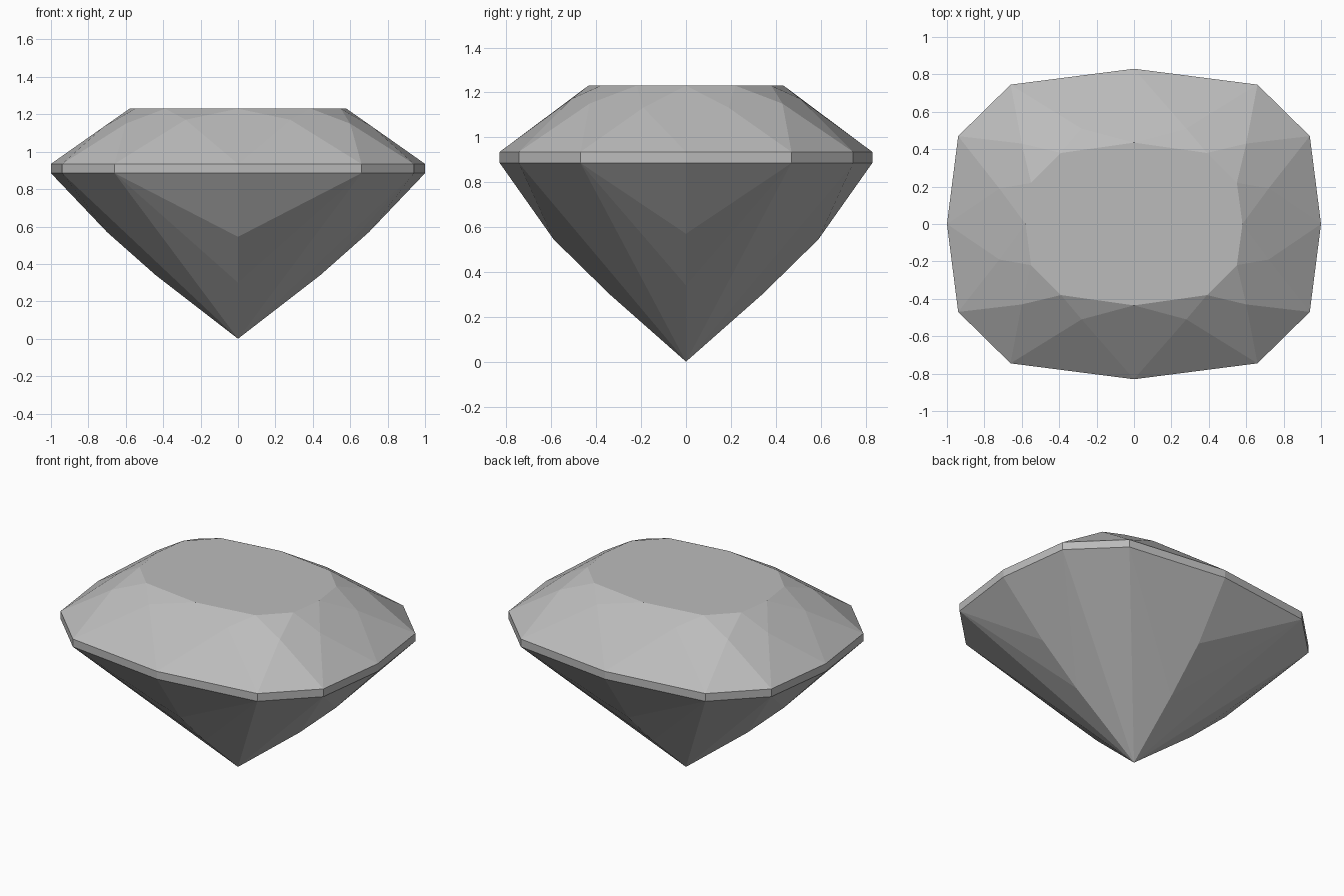
import bpy, bmesh

cube = bpy.data.objects.get("Cube")
if cube:
    bpy.data.objects.remove(cube, do_unlink=True)

grey = bpy.data.materials.new("stone grey")
grey.use_nodes = True
grey.diffuse_color = (0.5, 0.5, 0.5, 1)
grey.node_tree.nodes["Principled BSDF"].inputs["Base Color"].default_value = (0.5, 0.5, 0.5, 1)

GIRDLE_LOW, GIRDLE_HIGH, TOP = 0.885, 0.935, 1.23


def full_ring(quarter):
    """Mirror first-quadrant points (x, y, z) into a whole anticlockwise ring."""
    half = quarter + [(-x, y, z) for x, y, z in reversed(quarter) if x > 0]
    return half + [(x, -y, z) for x, y, z in reversed(half) if y > 0]


def at_height(points, z):
    return [(x, y, z) for x, y in points]


def build(name, faces):
    """Make a flat-shaded object from faces given as lists of points."""
    bm = bmesh.new()
    for points in faces:
        bm.faces.new([bm.verts.new(p) for p in points])
    bmesh.ops.remove_doubles(bm, verts=bm.verts, dist=0.0001)
    mesh = bpy.data.meshes.new(name)
    bm.to_mesh(mesh)
    bm.free()
    mesh.materials.append(grey)
    obj = bpy.data.objects.new(name, mesh)
    bpy.context.collection.objects.link(obj)


# Cushion-shaped outlines
outline = [(1, 0), (0.94, 0.47), (0.66, 0.745), (0, 0.83)]
low = full_ring(at_height(outline, GIRDLE_LOW))
high = full_ring(at_height(outline, GIRDLE_HIGH))
table = full_ring(at_height([(0.58, 0), (0.55, 0.22), (0.39, 0.38), (0, 0.435)], TOP))
middle = full_ring([(0.72, 0.19, 1.132), (0.6, 0.43, 1.15), (0.28, 0.51, 1.171)])
count = len(low)

# Crown: table, star, kite and upper girdle facets
crown = [table]
for i in range(count):
    j = (i + 1) % count
    crown.append([table[i], middle[i], table[j]])
    crown.append([high[i], high[j], middle[i]])
    crown.append([table[i], middle[i - 1], high[i], middle[i]])
build("crown", crown)

# Girdle band
build("girdle", [[low[i - 1], low[i], high[i], high[i - 1]] for i in range(count)])

# Pavilion: two bends on the middle of each side, plain corner facets
tip = (0, 0, 0)
bends = [[(0.7, 0, 0.57), (0.44, 0, 0.34)], [(0, 0.59, 0.545), (0, 0.34, 0.3)]]
bends += [[(-x, -y, z) for x, y, z in side] for side in bends]
pavilion = []
for k, (upper, lower) in enumerate(bends):
    i = 3 * k
    before, centre, after, corner = low[i - 1], low[i], low[i + 1], low[(i + 2) % count]
    pavilion += [
        [centre, before, upper], [after, centre, upper],
        [upper, before, lower], [after, upper, lower],
        [lower, before, tip], [after, lower, tip],
        [corner, after, tip],
    ]
build("pavilion", pavilion)
